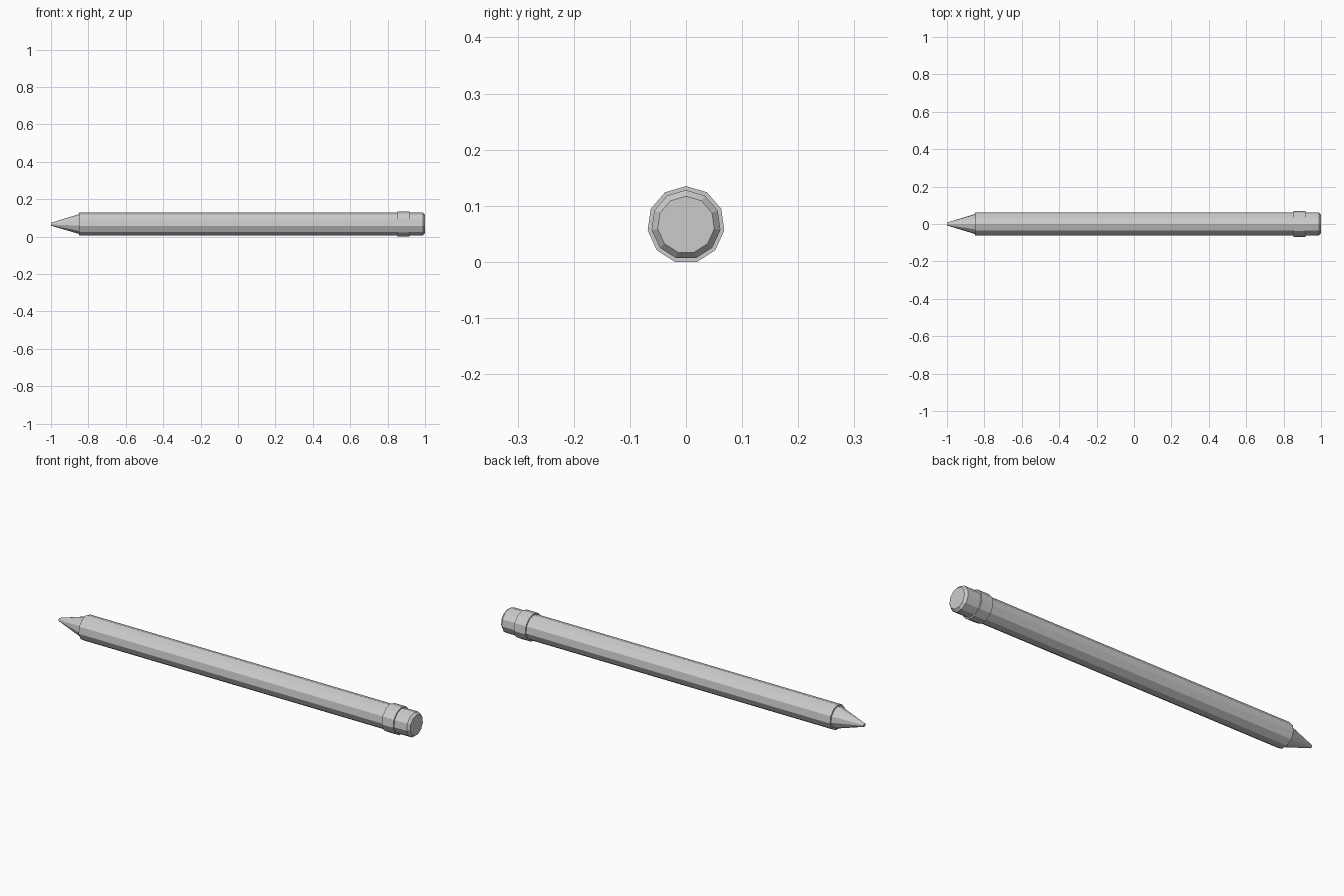
import bpy, bmesh, math

if "Cube" in bpy.data.objects:
    bpy.data.objects.remove(bpy.data.objects["Cube"])

SIDES = 11
AXIS_Z = 0.066

grey = bpy.data.materials.new("light grey")
grey.diffuse_color = (0.6, 0.6, 0.6, 1)
grey.use_nodes = True
grey.node_tree.nodes["Principled BSDF"].inputs["Base Color"].default_value = grey.diffuse_color


def turned_part(name, profile):
    """Turn (x, radius) pairs around the long axis, with closed ends."""
    bm = bmesh.new()
    rings = []
    for x, r in profile:
        ring = []
        for i in range(SIDES):
            a = 2 * math.pi * i / SIDES
            ring.append(bm.verts.new((x, r * math.sin(a), AXIS_Z + r * math.cos(a))))
        rings.append(ring)
    for a, b in zip(rings, rings[1:]):
        for i in range(SIDES):
            j = (i + 1) % SIDES
            bm.faces.new((a[i], a[j], b[j], b[i]))
    bm.faces.new(rings[0])
    bm.faces.new(rings[-1])
    bmesh.ops.recalc_face_normals(bm, faces=bm.faces)
    mesh = bpy.data.meshes.new(name)
    bm.to_mesh(mesh)
    bm.free()
    mesh.materials.append(grey)
    obj = bpy.data.objects.new(name, mesh)
    bpy.context.collection.objects.link(obj)
    return obj


# Sharpened tip, slightly narrower than the barrel
turned_part("tip", [(-1.0, 0.008), (-0.85, 0.054)])
# Long straight barrel
turned_part("barrel", [(-0.85, 0.062), (0.853, 0.062)])
# Raised collar
turned_part("collar", [(0.853, 0.069), (0.917, 0.069)])
# End cap with a chamfered rim
turned_part("end_cap", [(0.917, 0.062), (0.988, 0.062), (1.0, 0.051)])
